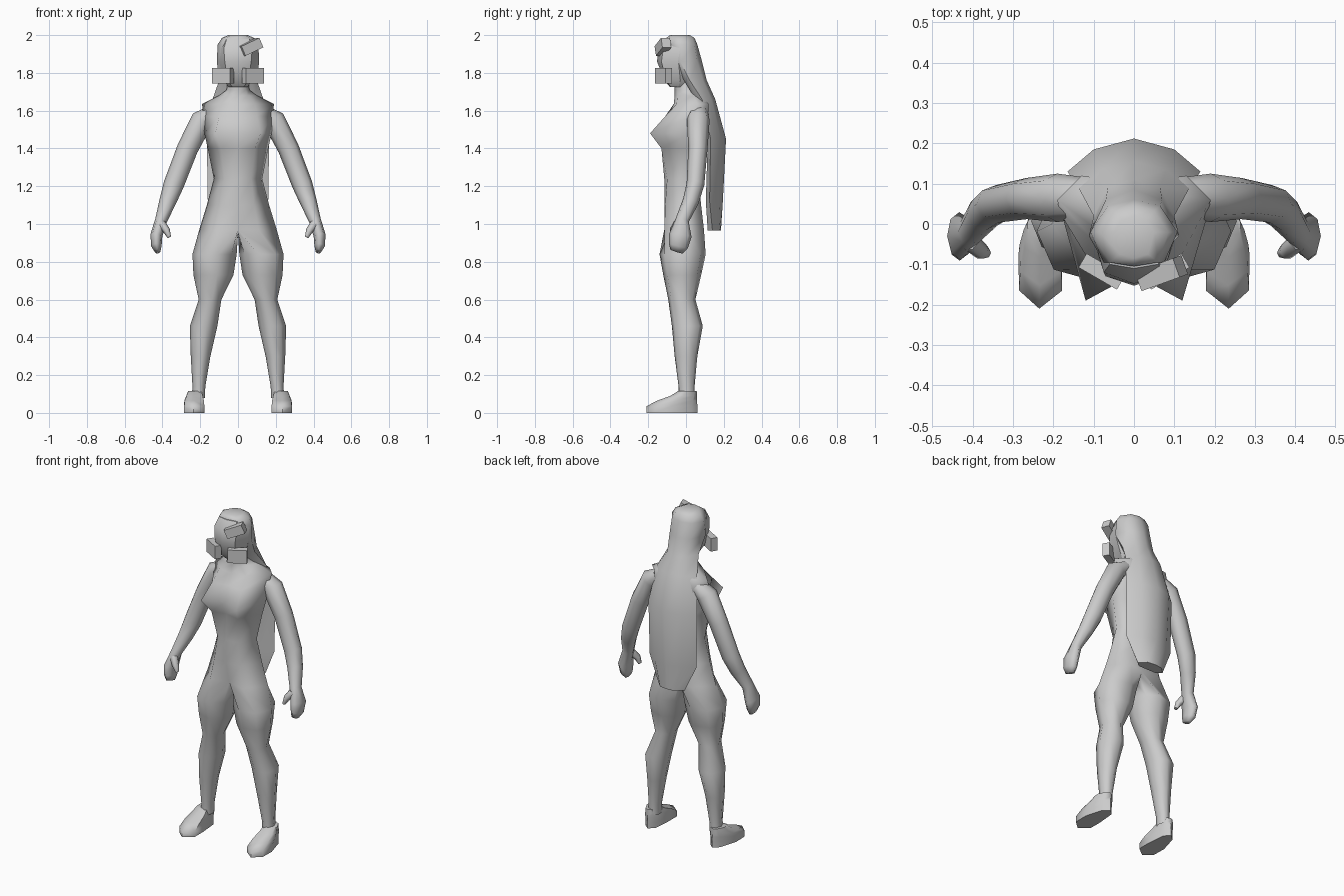
import bpy, bmesh, math
from mathutils import Vector


def loft(name, stacks, mirror=False, angle=180, caps=(True, True)):
    """Skin one or more stacks of closed rings, cap the ends and weld touching points."""
    verts, faces = [], []
    for rings in stacks:
        n, o = len(rings[0]), len(verts)
        verts += [p for r in rings for p in r]
        faces += [(o + k * n + i, o + k * n + (i + 1) % n, o + (k + 1) * n + (i + 1) % n,
                   o + (k + 1) * n + i) for k in range(len(rings) - 1) for i in range(n)]
        if caps[0]:
            faces.append(tuple(o + i for i in reversed(range(n))))
        if caps[1]:
            faces.append(tuple(range(len(verts) - n, len(verts))))
    me = bpy.data.meshes.new(name)
    me.from_pydata(verts, [], faces)
    bm = bmesh.new()
    bm.from_mesh(me)
    bmesh.ops.remove_doubles(bm, verts=bm.verts, dist=0.0005)
    bmesh.ops.recalc_face_normals(bm, faces=bm.faces)
    bm.to_mesh(me)
    bm.free()
    ob = bpy.data.objects.new(name, me)
    bpy.context.collection.objects.link(ob)
    me.shade_smooth()
    if angle < 180:
        me.set_sharp_from_angle(angle=math.radians(angle))
    if mirror:
        ob.modifiers.new("mirror", 'MIRROR').use_mirror_merge = False
    return ob


def half_rings(rows):
    """Rows: z, front centre y, front x y, side x y, back x y, back centre y."""
    out = []
    for z, fc, fx, fy, sx, sy, bx, by, bc in rows:
        out.append([(0, fc, z), (fx, fy, z), (sx, sy, z), (bx, by, z), (0, bc, z),
                    (-bx, by, z), (-sx, sy, z), (-fx, fy, z)])
    return out


def limb_rings(path, n=8):
    """Rows: centre x y z, radius sideways, radius front to back."""
    out = []
    for k, (x, y, z, ru, rv) in enumerate(path):
        a, b = path[max(k - 1, 0)], path[min(k + 1, len(path) - 1)]
        t = (Vector(a[:3]) - Vector(b[:3])).normalized()
        v = Vector((0, 1, 0))
        v = (v - t * v.dot(t)).normalized()
        u = v.cross(t)
        out.append([Vector((x, y, z)) + u * ru * math.cos(i * math.tau / n)
                    + v * rv * math.sin(i * math.tau / n) for i in range(n)])
    return out


def box(name, loc, size, rot):
    bpy.ops.mesh.primitive_cube_add(size=1, location=loc,
                                    rotation=[math.radians(a) for a in rot])
    ob = bpy.context.object
    ob.name, ob.scale = name, size
    return ob


# torso and neck
torso = half_rings([
    (0.97, -.085, .11, -.115, .205, 0, .10, .095, .07),
    (1.10, -.115, .085, -.11, .165, 0, .09, .08, .065),
    (1.24, -.115, .07, -.10, .128, 0, .07, .065, .055),
    (1.40, -.11, .09, -.13, .16, .01, .10, .08, .06),
    (1.48, -.125, .12, -.19, .178, .02, .12, .10, .08),
    (1.57, -.095, .10, -.11, .185, .03, .13, .12, .10),
    (1.635, -.065, .09, -.05, .19, .06, .13, .12, .10),
    (1.68, -.06, .05, -.045, .10, .04, .07, .08, .08),
    (1.71, -.06, .04, -.045, .06, 0, .04, .05, .06),
    (1.78, -.07, .04, -.055, .055, -.01, .04, .04, .05)])

# legs: split off the bottom torso ring at the crotch, then run down as ellipses
crotch = [(0, .05, .955), (0, 0, .945), (0, -.05, .955)]
leg = [torso[0][:5] + crotch]
for x, y, z, rx, ry in ((.124, -.018, .84, .117, .124), (.13, -.02, .73, .106, .102),
                        (.148, -.022, .60, .060, .073), (.182, .007, .46, .073, .083),
                        (.198, 0, .30, .052, .061), (.207, .003, .14, .034, .043),
                        (.21, .003, .08, .035, .043)):
    leg.append([(x + rx * math.cos(math.radians(a)), y + ry * math.sin(math.radians(a)), z)
                for a in (-100, -50, 0, 50, 100, 140, 180, 220)])
other_leg = [[(-x, y, z) for x, y, z in reversed(r)] for r in leg]
loft("body", [torso, leg, other_leg], caps=(False, False))

# face, bulging at the brow
loft("face", [half_rings([
    (1.725, -.085, .03, -.08, .05, -.04, .03, .02, .03),
    (1.76, -.115, .055, -.105, .075, -.03, .05, .04, .05),
    (1.86, -.153, .07, -.13, .10, -.04, .06, .04, .05),
    (1.93, -.148, .075, -.12, .10, -.03, .05, .03, .04),
    (1.98, -.11, .06, -.10, .08, -.03, .04, .03, .03)])], angle=30)

# long hair hanging down the back
loft("hair", [half_rings([
    (0.965, .115, .06, .115, .09, .14, .05, .18, .185),
    (1.12, .105, .08, .105, .16, .125, .09, .175, .195),
    (1.45, .115, .10, .115, .165, .13, .10, .185, .212),
    (1.66, .05, .09, .05, .135, .085, .08, .135, .155),
    (1.76, .00, .07, -.01, .10, .02, .065, .09, .11),
    (1.86, -.02, .07, -.07, .112, -.03, .07, .06, .085),
    (1.95, -.10, .075, -.095, .108, -.02, .065, .045, .06),
    (1.985, -.105, .06, -.095, .085, -.02, .05, .033, .045),
    (2.00, -.085, .035, -.075, .05, -.02, .03, .01, .02)])], angle=75)

# arms with mitten hands
loft("arm", [limb_rings([
    (.13, .065, 1.59, .042, .052), (.19, .065, 1.55, .060, .060),
    (.267, .063, 1.40, .056, .051), (.340, .050, 1.21, .054, .047),
    (.372, .025, 1.12, .045, .043), (.407, -.02, 1.02, .032, .036),
    (.432, -.03, .94, .032, .06), (.432, -.04, .885, .028, .052),
    (.425, -.05, .855, .016, .035)])], mirror=True, angle=75, caps=(False, True))
loft("thumb", [limb_rings([
    (.405, -.045, 1.00, .024, .024), (.378, -.068, .965, .019, .021),
    (.364, -.072, .93, .010, .012)], 6)], mirror=True, angle=75)

# feet: one sole outline drawn in towards the ankle
sole = [(.235, -.21), (.285, -.165), (.287, -.08), (.255, .03),
        (.22, .06), (.188, .03), (.178, -.08), (.178, -.165)]
foot = []
for z, sx, sy in ((0, 1, 1), (.035, 1, 1), (.065, .95, .78), (.09, .8, .52), (.115, .65, .37)):
    foot.append([(.222 + (x - .222) * sx, .055 + (y - .055) * sy, z) for x, y in sole])
loft("foot", [foot], mirror=True, angle=60)

# blocks over the face
for s in (-1, 1):
    box("cheek_block", (s * .08, -.118, 1.785), (.11, .04, .08), (0, 0, s * 30))
box("tilted_block", (.068, -.122, 1.938), (.11, .05, .055), (0, -24, 20))
